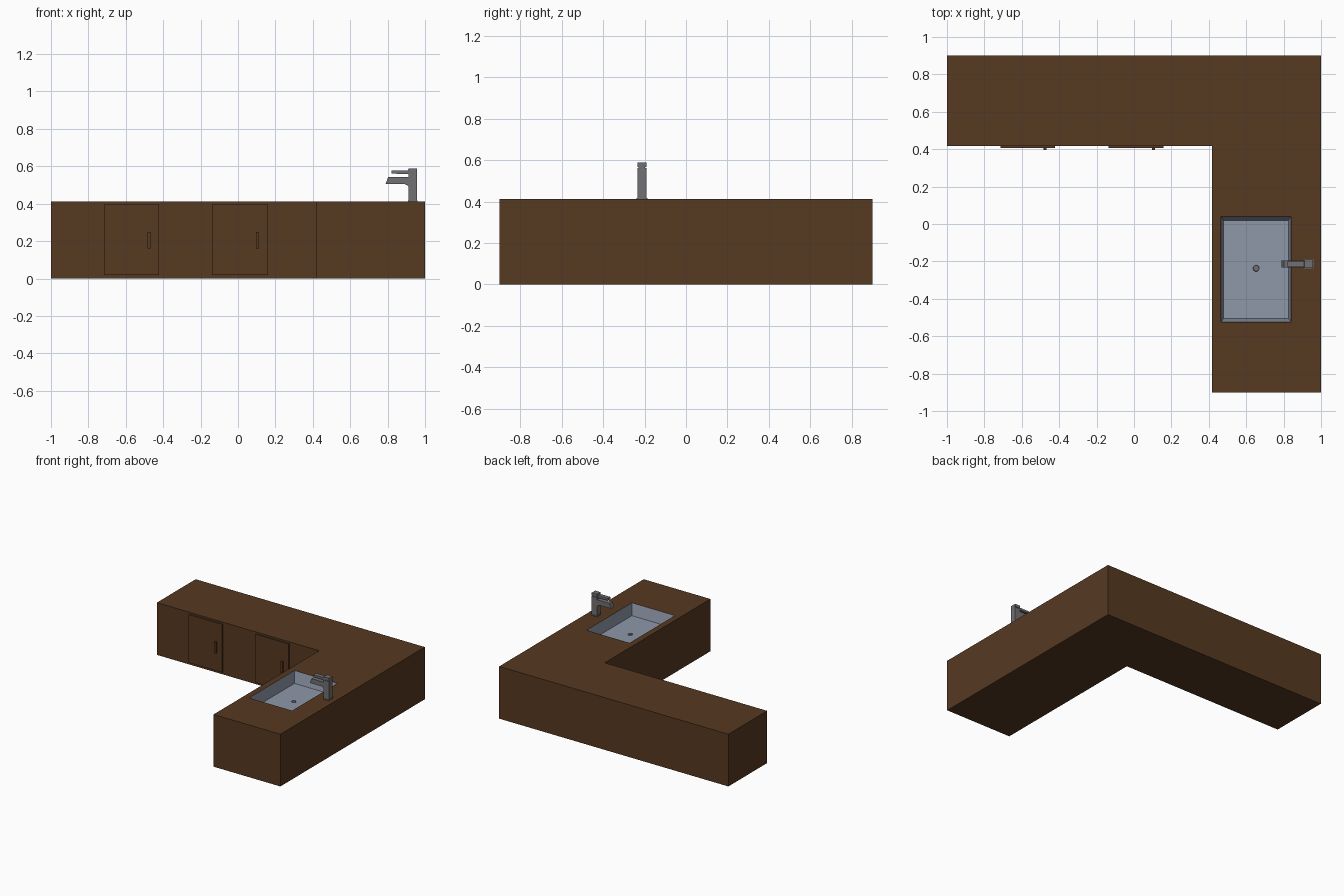
import bpy, bmesh, math
from mathutils import Matrix

if "Cube" in bpy.data.objects:
    bpy.data.objects.remove(bpy.data.objects["Cube"])


def material(name, rgb):
    m = bpy.data.materials.new(name)
    m.diffuse_color = (*rgb, 1)
    m.use_nodes = True
    m.node_tree.nodes["Principled BSDF"].inputs["Base Color"].default_value = m.diffuse_color
    return m


WOOD = material("dark_wood", (0.093, 0.041, 0.0152))
BASIN = material("basin_steel", (0.275, 0.315, 0.395))
METAL = material("faucet_grey", (0.165, 0.165, 0.172))


def finish(name, bm, mat):
    bmesh.ops.recalc_face_normals(bm, faces=bm.faces)
    me = bpy.data.meshes.new(name)
    bm.to_mesh(me)
    bm.free()
    me.materials.append(mat)
    ob = bpy.data.objects.new(name, me)
    bpy.context.collection.objects.link(ob)
    return ob


def box(name, x, y, z, mat, taper=(0, 0)):
    """Box from ranges; taper shrinks the lower end in x and y."""
    bm = bmesh.new()
    bmesh.ops.create_cube(bm, size=1)
    for v in bm.verts:
        low = v.co.z < 0
        for i, r in enumerate((x, y, z)):
            s = 1 if v.co[i] > 0 else -1
            t = taper[i] if low and i < 2 else 0
            v.co[i] = (r[0] + r[1]) / 2 + s * ((r[1] - r[0]) / 2 - t)
    return finish(name, bm, mat)


def prism(name, pts, depth, mat, to3d):
    """Extrude a 2D outline by the depth vector."""
    bm = bmesh.new()
    f = bm.faces.new([bm.verts.new(to3d(*p)) for p in pts])
    ext = bmesh.ops.extrude_face_region(bm, geom=[f])
    bmesh.ops.translate(bm, vec=depth,
                        verts=[e for e in ext["geom"] if isinstance(e, bmesh.types.BMVert)])
    return finish(name, bm, mat)


TOP = 0.412

# L-shaped counter block
outline = [(-1, 0.9), (-1, 0.417), (0.417, 0.417), (0.417, -0.9), (1, -0.9), (1, 0.9)]
counter = prism("counter", outline, (0, 0, TOP), WOOD, lambda a, b: (a, b, 0))
counter.data.materials.append(BASIN)

# Sink recess with slightly sloping walls; the cut faces take the basin colour
H, FLOOR = 0.1, TOP - 0.09
cutter = box("sink_cutter", (0.465, 0.84), (-0.525, 0.04), (FLOOR, TOP), BASIN, (0.014, 0.02))
for v in cutter.data.vertices:          # lift the top clear of the counter, along the slope
    if v.co.z > TOP - 0.01:
        k = 0.01 / 0.09
        v.co.x += math.copysign(0.014 * k, v.co.x - 0.6525)
        v.co.y += math.copysign(0.02 * k, v.co.y + 0.2425)
        v.co.z += 0.01
cutter.hide_render = True
mod = counter.modifiers.new("sink", 'BOOLEAN')
mod.object = cutter
mod.operation = 'DIFFERENCE'
mod.solver = 'EXACT'
mod.material_mode = 'TRANSFER'
bpy.context.view_layer.objects.active = counter
counter.select_set(True)
bpy.ops.object.modifier_apply(modifier="sink")
bpy.data.objects.remove(cutter)

# Drain
bm = bmesh.new()
bmesh.ops.create_cone(bm, cap_ends=True, segments=16, radius1=0.017, radius2=0.015, depth=0.006,
                      matrix=Matrix.Translation((0.653, -0.237, FLOOR + 0.003)))
finish("drain", bm, METAL)

# Cabinet doors with bar handles
for i, x in enumerate((-0.715, -0.135)):
    box(f"door_{i + 1}", (x, x + 0.292), (0.407, 0.418), (0.018, 0.398), WOOD)
    hx = x + 0.23
    box(f"handle_{i + 1}", (hx, hx + 0.016), (0.395, 0.408), (0.16, 0.25), WOOD)

# Faucet: base, column, spout with slanted tip, lever
CY = -0.213
box("faucet_base", (0.908, 0.96), (CY - 0.026, CY + 0.026), (TOP - 0.002, TOP + 0.006), METAL)
box("faucet_column", (0.912, 0.957), (CY - 0.022, CY + 0.022), (TOP, 0.562), METAL)
spout = [(0.803, 0.543), (0.789, 0.505), (0.89, 0.505), (0.905, 0.499), (0.914, 0.485),
         (0.914, 0.543)]
prism("faucet_spout", spout, (0, 0.038, 0), METAL, lambda a, b: (a, CY - 0.019, b))
lever = [(0.82, 0.561), (0.957, 0.557), (0.957, 0.586), (0.912, 0.587), (0.908, 0.577),
         (0.82, 0.577)]
prism("faucet_lever", lever, (0, 0.032, 0), METAL, lambda a, b: (a, CY - 0.016, b))
box("faucet_cap", (0.912, 0.957), (CY - 0.022, CY + 0.022), (0.566, 0.588), METAL)
